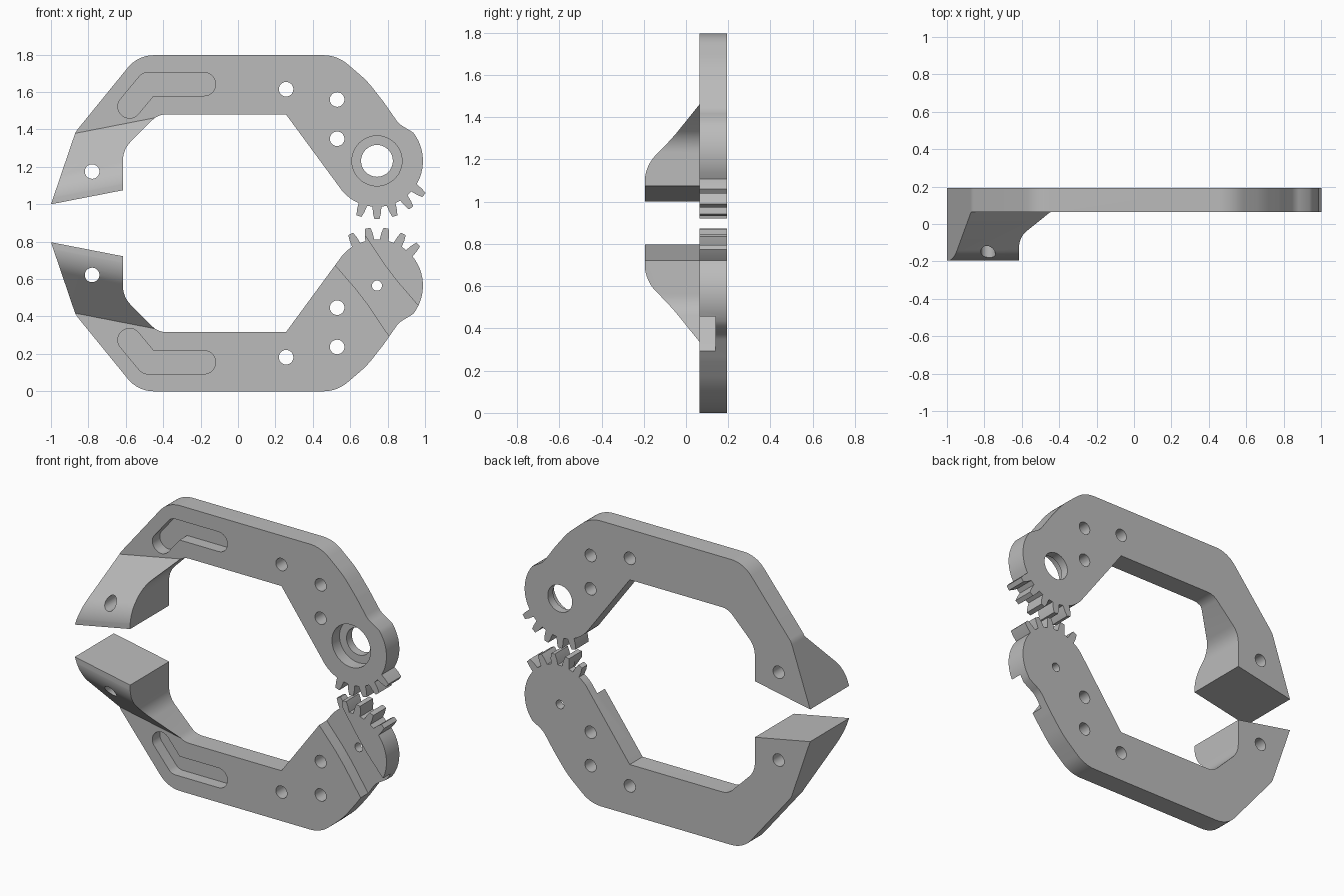
import bpy, bmesh
from math import sin, cos, tan, pi, radians
from mathutils import Vector

if "Cube" in bpy.data.objects:
    bpy.data.objects.remove(bpy.data.objects["Cube"], do_unlink=True)

HEIGHT = 1.797                      # lower arm mirrors the upper one in this height
FRONT, BACK, JAW = 0.065, 0.193, -0.195
FLOOR = 0.14                        # depth reached by pockets
GEAR = Vector((0.743, 1.232))
ROOT, TIP = 0.246, 0.311

grey = bpy.data.materials.new("plain grey")
grey.use_nodes = True
colour = (0.5, 0.5, 0.5, 1)
grey.diffuse_color = colour
grey.node_tree.nodes["Principled BSDF"].inputs["Base Color"].default_value = colour


def fillet(corners, steps=8):
    """Round each (a, b, radius) corner of a closed polygon."""
    out = []
    for i, (a, b, r) in enumerate(corners):
        p = Vector((a, b))
        if not r:
            out.append(p)
            continue
        u = (Vector(corners[i - 1][:2]) - p).normalized()
        v = (Vector(corners[(i + 1) % len(corners)][:2]) - p).normalized()
        half = u.angle(v) / 2
        centre = p + (u + v).normalized() * (r / sin(half))
        s = p + u * (r / tan(half)) - centre
        e = p + v * (r / tan(half)) - centre
        turn = pi - 2 * half
        for k in range(steps + 1):
            t = turn * k / steps
            out.append(centre + (s * sin(turn - t) + e * sin(t)) / sin(turn))
    return out


def circle(c, r, n=40):
    return [Vector((c[0] + r * cos(2 * pi * k / n), c[1] + r * sin(2 * pi * k / n)))
            for k in range(n)]


def bent_slot(a, b, c, r):
    """Round-ended slot along a-b-c, rounded outside the bend and sharp inside."""
    a, b, c = Vector(a), Vector(b), Vector(c)
    d1, d2 = (b - a).normalized(), (c - b).normalized()
    n1, n2 = Vector((-d1.y, d1.x)), Vector((-d2.y, d2.x))
    mitre = (n1 + n2) / (1 + n1.dot(n2))
    corners = [(a + (n1 - d1) * r, 0.98 * r), (b + mitre * r, r), (c + (n2 + d2) * r, 0.98 * r),
               (c + (d2 - n2) * r, 0.98 * r), (b - mitre * r, 0), (a - (n1 + d1) * r, 0.98 * r)]
    return fillet([(p.x, p.y, f) for p, f in corners])


def loft(name, ring_a, ring_b, flip):
    """Closed solid between two matching rings of 3D points."""
    bm = bmesh.new()
    rings = [[bm.verts.new((x, y, HEIGHT - z if flip else z)) for x, y, z in ring]
             for ring in (ring_a, ring_b)]
    for ring in rings:
        bm.faces.new(ring)
    n = len(ring_a)
    for i in range(n):
        j = (i + 1) % n
        bm.faces.new((rings[0][i], rings[0][j], rings[1][j], rings[1][i]))
    bmesh.ops.recalc_face_normals(bm, faces=bm.faces)
    mesh = bpy.data.meshes.new(name)
    bm.to_mesh(mesh)
    bm.free()
    mesh.materials.append(grey)
    ob = bpy.data.objects.new(name, mesh)
    bpy.context.collection.objects.link(ob)
    return ob


def prism(name, pts, y0, y1, flip):
    return loft(name, [(x, y0, z) for x, z in pts], [(x, y1, z) for x, z in pts], flip)


def cut(ob, cutter):
    """Subtract the cutter, bake the result and drop the cutter."""
    mod = ob.modifiers.new("cut", 'BOOLEAN')
    mod.operation, mod.solver, mod.object = 'DIFFERENCE', 'EXACT', cutter
    cutter.hide_render = True
    bpy.context.view_layer.update()
    graph = bpy.context.evaluated_depsgraph_get()
    mesh = bpy.data.meshes.new_from_object(ob.evaluated_get(graph))
    ob.modifiers.clear()
    ob.data = mesh
    bpy.data.objects.remove(cutter, do_unlink=True)


def gear_edge(first_tooth):
    """Hub edge running clockwise, with five teeth 18 degrees apart."""
    polar = [(a, ROOT) for a in range(-38, first_tooth - 8, 6)]
    for k in range(5):
        t = first_tooth + 18 * k
        polar += [(t - 5.6, ROOT), (t - 4.3, ROOT + 0.035), (t - 2.6, TIP),
                  (t + 2.6, TIP), (t + 4.3, ROOT + 0.035), (t + 5.6, ROOT)]
    last = first_tooth + 78
    polar += [(last + (138 - last) * k / 4, ROOT) for k in range(1, 5)]
    return [(GEAR.x + r * cos(radians(a)), GEAR.y - r * sin(radians(a)), 0) for a, r in polar]


def build_arm(name, first_tooth, flip):
    # full-depth outline of arm, jaw and gear
    outline = fillet([(-1, 1.0, 0), (-0.868, 1.388, 0.1), (-0.535, HEIGHT, 0.18),
                      (0.53, HEIGHT, 0.2), (0.69, 1.66, 0.5), (0.78, 1.545, 0.5),
                      (0.86, 1.43, 0.12)]
                     + gear_edge(first_tooth)
                     + [(0.257, 1.48, 0), (-0.428, 1.48, 0.1), (-0.615, 1.293, 0.14),
                        (-0.615, 1.075, 0)])
    arm = prism(name, outline, JAW, BACK, flip)

    # shave the front down to plate thickness, leaving the sloped jaw
    profile = fillet([(FRONT, 1.354, 0), (JAW, 1.094, 0.19), (JAW - 0.001, 1.0, 0),
                      (-0.4, 1.0, 0), (-0.4, 2.5, 0), (FRONT, 2.5, 0)], 14)
    slope = 0.195
    rings = [[(x, y, w + slope * (x + 1)) for y, w in profile] for x in (-1.2, -0.3)]
    cut(arm, loft("jaw_cutter", *rings, flip))
    box = [(-0.4, 0.5), (1.3, 0.5), (1.3, 2.2), (-0.4, 2.2)]
    cut(arm, prism("plate_cutter", box, -0.45, FRONT, flip))

    # through holes
    for c in ((0.257, 1.615), (0.53, 1.56), (0.53, 1.35), (-0.78, 1.175)):
        cut(arm, prism("hole_cutter", circle(c, 0.039, 28), -0.5, 0.5, flip))

    # bent slot pocket
    slot = bent_slot((-0.58, 1.523), (-0.481, 1.642), (-0.182, 1.642), 0.062)
    cut(arm, prism("slot_cutter", slot, -0.1, FLOOR, flip))

    if flip:
        # waisted diagonal channel across the hub with a small pivot hole
        along, side = Vector((0.608, 0.794)), Vector((0.794, -0.608))
        half = [(-0.45, 0.124), (-0.05, 0.1), (0.05, 0.1), (0.45, 0.124)]
        pts = half + [(-s, -t) for s, t in half]
        channel = [GEAR + along * s + side * t for s, t in pts]
        cut(arm, prism("channel_cutter", channel, -0.1, FLOOR, flip))
        cut(arm, prism("pivot_cutter", circle(GEAR, 0.027, 24), -0.5, 0.5, flip))
    else:
        # stepped bearing seat
        cut(arm, prism("seat_cutter", circle(GEAR, 0.134, 48), -0.1, FLOOR, flip))
        cut(arm, prism("bore_cutter", circle(GEAR, 0.085), -0.5, 0.5, flip))

    # smooth the curved walls, keep edges sharp
    bpy.ops.object.select_all(action='DESELECT')
    bpy.context.view_layer.objects.active = arm
    arm.select_set(True)
    bpy.ops.object.shade_smooth_by_angle(angle=radians(28))


build_arm("upper_gripper_arm", 36, False)
build_arm("lower_gripper_arm", 45, True)
